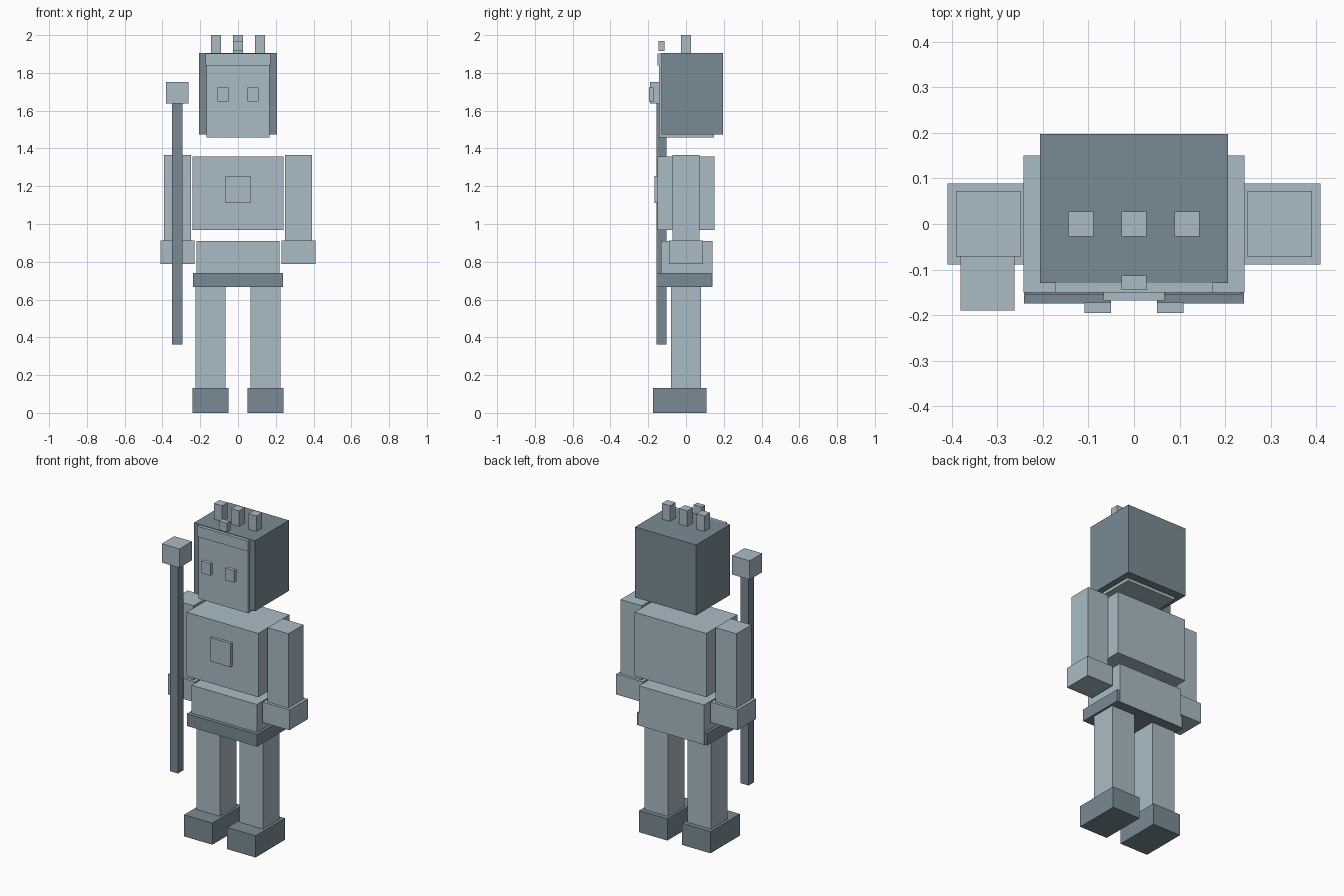
import bpy


def material(name, rgb):
    m = bpy.data.materials.new(name)
    m.diffuse_color = (*rgb, 1.0)
    return m


LIGHT = material("pale blue grey", (0.40, 0.50, 0.56))
DARK = material("slate grey", (0.19, 0.26, 0.30))


def box(name, x, y, z, mat):
    """Box spanning the (low, high) pairs along each axis."""
    spans = (x, y, z)
    bpy.ops.mesh.primitive_cube_add(size=1, location=[(a + b) / 2 for a, b in spans])
    ob = bpy.context.object
    ob.name = name
    ob.scale = [b - a for a, b in spans]
    bpy.ops.object.transform_apply(location=False, rotation=False, scale=True)
    ob.data.materials.append(mat)


def pair(name, x, y, z, mat):
    """The same box on both sides of x = 0."""
    box("left_" + name, x, y, z, mat)
    box("right_" + name, (-x[1], -x[0]), y, z, mat)


# Head: dark hood around a lighter face block
box("hood", (-0.206, 0.206), (-0.13, 0.197), (1.475, 1.905), DARK)
box("face", (-0.168, 0.168), (-0.142, 0.147), (1.457, 1.84), LIGHT)
box("headband", (-0.172, 0.172), (-0.15, -0.12), (1.838, 1.902), LIGHT)
pair("eye", (0.05, 0.109), (-0.195, -0.172), (1.648, 1.722), LIGHT)

# Crown points and the small gem in front of them
pair("crown_point", (0.089, 0.144), (-0.027, 0.027), (1.90, 2.0), LIGHT)
box("middle_crown_point", (-0.027, 0.027), (-0.027, 0.027), (1.90, 2.0), LIGHT)
box("gem", (-0.027, 0.027), (-0.145, -0.113), (1.915, 1.97), LIGHT)

# Torso
box("chest", (-0.242, 0.242), (-0.15, 0.15), (0.968, 1.357), LIGHT)
box("chest_badge", (-0.067, 0.067), (-0.168, -0.149), (1.111, 1.255), LIGHT)
box("hips", (-0.22, 0.22), (-0.132, 0.14), (0.668, 0.911), LIGHT)
box("belt", (-0.237, 0.237), (-0.155, 0.136), (0.667, 0.741), DARK)

# Arms and legs
pair("arm", (0.249, 0.391), (-0.072, 0.072), (0.911, 1.365), LIGHT)
pair("hand", (0.229, 0.409), (-0.089, 0.089), (0.788, 0.912), LIGHT)
pair("leg", (0.065, 0.224), (-0.079, 0.08), (0.131, 0.668), LIGHT)
pair("shoe", (0.05, 0.241), (-0.175, 0.108), (0.0, 0.132), DARK)

# Staff
box("staff_shaft", (-0.35, -0.295), (-0.157, -0.103), (0.362, 1.64), DARK)
box("staff_head", (-0.381, -0.262), (-0.19, -0.07), (1.638, 1.753), LIGHT)
